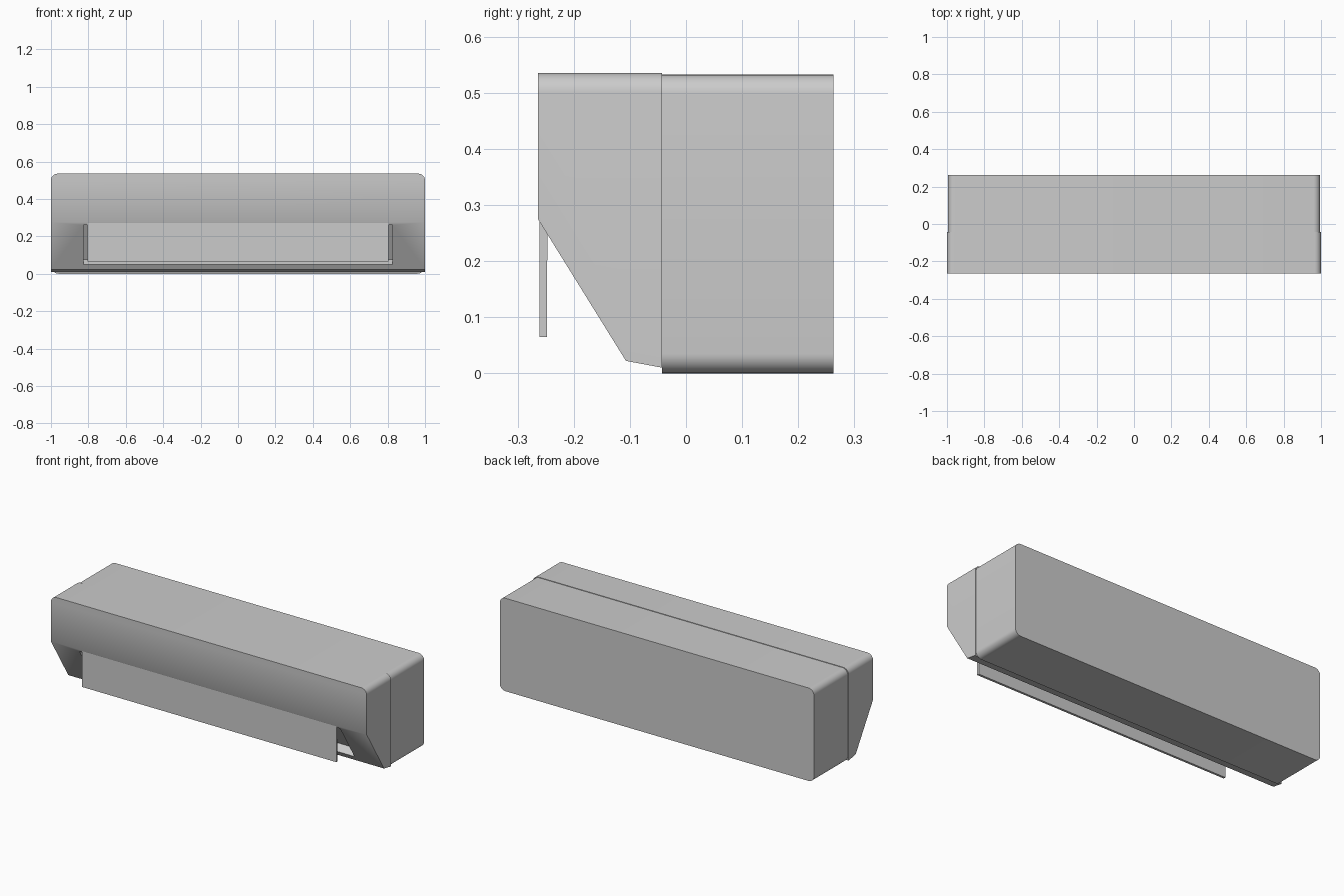
import bpy, bmesh
from mathutils import Vector

if "Cube" in bpy.data.objects:
    bpy.data.objects.remove(bpy.data.objects["Cube"])


def prism(name, profile, x, bevel_test=None, radius=0.035):
    """Extrude a (y, z) profile from -x to x, rounding the chosen edges."""
    bm = bmesh.new()
    face = bm.faces.new([bm.verts.new((-x, y, z)) for y, z in profile])
    ext = bmesh.ops.extrude_face_region(bm, geom=[face])
    for v in ext["geom"]:
        if isinstance(v, bmesh.types.BMVert):
            v.co.x = x
    bmesh.ops.recalc_face_normals(bm, faces=bm.faces[:])
    if bevel_test:
        edges = [e for e in bm.edges if bevel_test(*[v.co for v in e.verts])]
        bmesh.ops.bevel(bm, geom=edges, offset=radius, segments=8,
                        profile=0.5, affect='EDGES')
    mesh = bpy.data.meshes.new(name)
    bm.to_mesh(mesh)
    bm.free()
    ob = bpy.data.objects.new(name, mesh)
    bpy.context.collection.objects.link(ob)
    return ob


def smooth(ob):
    bpy.ops.object.select_all(action='DESELECT')
    ob.select_set(True)
    bpy.context.view_layer.objects.active = ob
    bpy.ops.object.shade_smooth_by_angle(angle=0.6)


def rect(y0, y1, z0, z1):
    return [(y0, z0), (y1, z0), (y1, z1), (y0, z1)]


def along_depth(a, b):
    return abs(a.x - b.x) < 1e-4 and abs(a.z - b.z) < 1e-4 and abs(a.y - b.y) > 1e-4


# Rear housing: box with all four lengthwise corners rounded
housing = prism("rear_housing", rect(-0.043, 0.263, 0, 0.532), 0.995, along_depth)
smooth(housing)

# Front cover: sloped underside, rounded top corners
cover = prism("front_cover",
              [(-0.264, 0.535), (-0.264, 0.275), (-0.107, 0.022),
               (-0.043, 0.010), (-0.043, 0.535)], 1.0,
              lambda a, b: along_depth(a, b) and a.z > 0.5)

# Outlet recess, cut square to the sloped face
top, low = Vector((-0.2547, 0.26)), Vector((-0.1244, 0.05))
slope = (low - top).normalized()
inward = Vector((-slope.y, slope.x))
cutter = prism("outlet_cutter",
               [top - inward * 0.03, low - inward * 0.03,
                low + inward * 0.05, top + inward * 0.05], 0.825)
cutter.hide_render = True
mod = cover.modifiers.new("outlet", 'BOOLEAN')
mod.operation = 'DIFFERENCE'
mod.solver = 'EXACT'
mod.object = cutter
bpy.ops.object.select_all(action='DESELECT')
cover.select_set(True)
bpy.context.view_layer.objects.active = cover
bpy.ops.object.modifier_apply(modifier="outlet")
bpy.data.objects.remove(cutter)
smooth(cover)

# Air flap hanging in front of the outlet
prism("air_flap", [(-0.261, 0.065), (-0.248, 0.065), (-0.248, 0.17),
                   (-0.2465, 0.235), (-0.2465, 0.274), (-0.261, 0.274)], 0.805)
